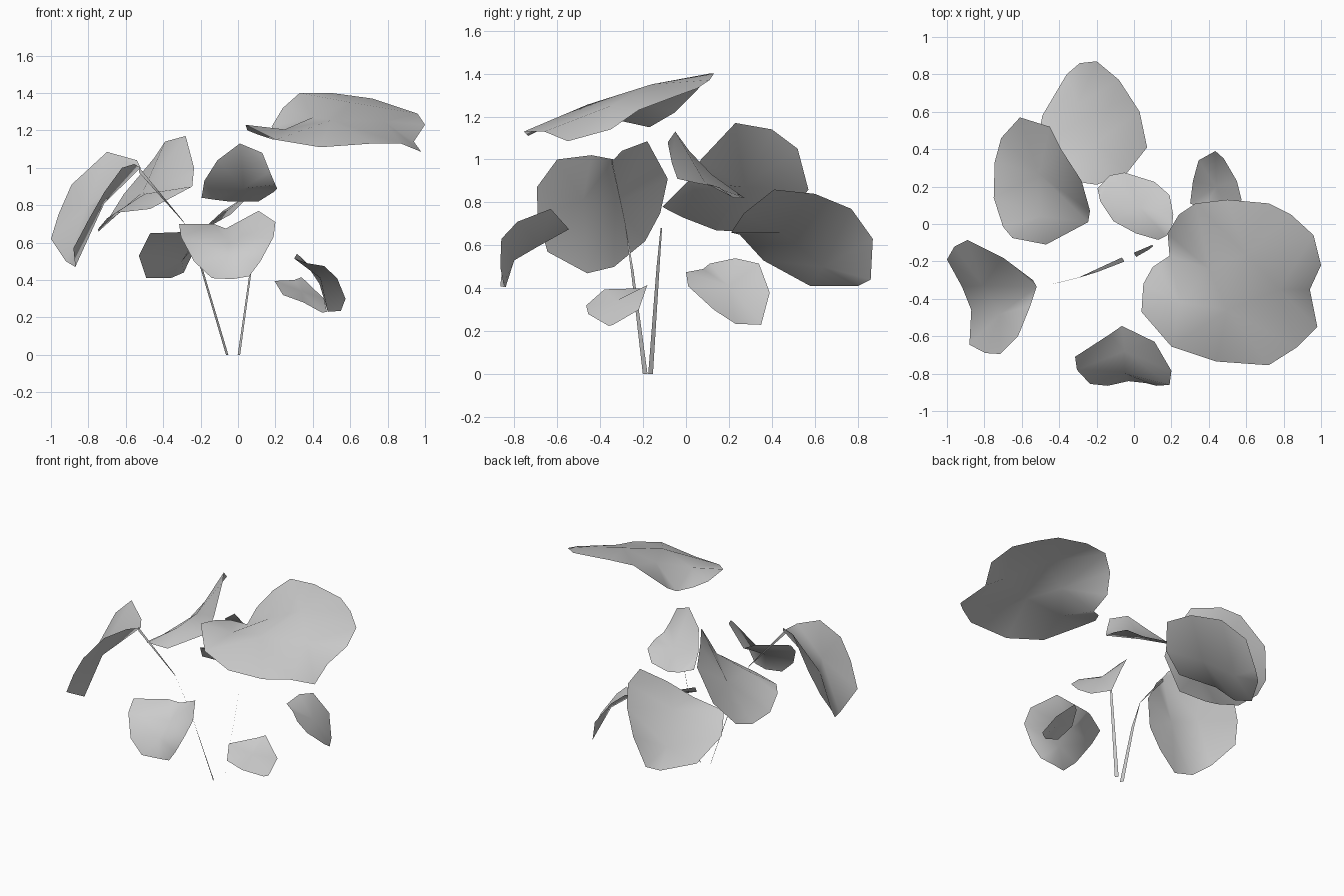
import bpy, bmesh
from mathutils import Vector, geometry

grey = bpy.data.materials.new("pale_grey")
grey.diffuse_color = (0.6, 0.6, 0.6, 1)


def finish(name, verts, faces, up):
    """Make a smooth object whose faces point towards up."""
    me = bpy.data.meshes.new(name)
    me.from_pydata(verts, [], faces)
    bm = bmesh.new()
    bm.from_mesh(me)
    bmesh.ops.recalc_face_normals(bm, faces=bm.faces)
    bm.normal_update()
    if sum((f.normal * f.calc_area() for f in bm.faces), Vector()).dot(up) < 0:
        bmesh.ops.reverse_faces(bm, faces=bm.faces)
    for f in bm.faces:
        f.smooth = True
    bm.to_mesh(me)
    bm.free()
    me.materials.append(grey)
    ob = bpy.data.objects.new(name, me)
    bpy.context.collection.objects.link(ob)


def leaf(name, rim, inner, up):
    """Curled blade: rim outline plus a few inner points, filled flat along up."""
    pts = [Vector(p) for p in rim + inner]
    up = Vector(up).normalized()
    u = up.orthogonal().normalized()
    v = up.cross(u)
    flat = [Vector((p.dot(u), p.dot(v))) for p in pts]
    n = len(rim)
    edges = [(i, (i + 1) % n) for i in range(n)]
    res = geometry.delaunay_2d_cdt(flat, edges, [], 1, 1e-5)
    verts = [pts[o[0]] if o else u * c.x + v * c.y + up * pts[0].dot(up)
             for c, o in zip(res[0], res[3])]
    finish(name, verts, res[2], up)


def stem(name, path, sides):
    """Flat ribbon along a path; sides gives its width direction at each point."""
    verts = []
    for p, s in zip(path, sides):
        verts += [Vector(p) - Vector(s) / 2, Vector(p) + Vector(s) / 2]
    faces = [(2 * i, 2 * i + 1, 2 * i + 3, 2 * i + 2) for i in range(len(path) - 1)]
    finish(name, verts, faces, Vector((0.87, 0.5, 0)))


# Large top leaf
leaf("top_leaf", [
    (.33, .11, 1.40), (.5, .13, 1.40), (.72, .11, 1.37), (.84, .05, 1.33),
    (.96, -.06, 1.29), (1, -.22, 1.23), (.94, -.35, 1.14), (.98, -.55, 1.085),
    (.87, -.66, 1.13), (.72, -.755, 1.13), (.44, -.735, 1.11), (.2, -.655, 1.15),
    (.04, -.47, 1.23), (.05, -.32, 1.2), (.1, -.23, 1.18), (.19, -.17, 1.15),
    (.18, -.05, 1.22), (.24, .05, 1.32)],
    [(.6, -.16, 1.35), (.4, -.24, 1.27), (.25, -.42, 1.205), (.5, -.46, 1.255),
     (.78, -.35, 1.25)],
    (0, -.3, 1))

# Back leaf
leaf("back_leaf", [
    (.07, .41, .86), (.03, .6, .84), (-.08, .77, .77), (-.2, .87, .63),
    (-.29, .86, .44), (-.36, .8, .41), (-.49, .58, .41), (-.53, .36, .53),
    (-.47, .25, .65), (-.2, .21, .66), (-.04, .27, .75)],
    [(-.2, .44, .66), (-.3, .64, .5)], (-.4, .35, .8))

# Upper left leaf
leaf("upper_left_leaf", [
    (-.235, .07, 1.0), (-.28, .23, 1.17), (-.39, .4, 1.14), (-.45, .52, 1.05),
    (-.61, .57, .86), (-.71, .46, .7), (-.745, .33, .66), (-.75, .14, .67),
    (-.7, -.015, .73), (-.65, -.075, .76), (-.47, -.11, .78), (-.245, .01, .9)],
    [(-.5, .04, .86), (-.51, .27, .87)], (-.6, -.1, .7))

# Small middle leaf
leaf("middle_leaf", [
    (.01, -.05, 1.13), (.13, -.085, 1.08), (.17, -.065, .98), (.2, -.04, .91),
    (.21, .05, .89), (.19, .155, .87), (.11, .225, .82), (-.05, .275, .82),
    (-.13, .26, .83), (-.195, .19, .84), (-.18, .12, .93), (-.11, .015, 1.04)],
    [(.03, .09, .89)], (0, .65, .7))

# Outer left leaf
leaf("outer_left_leaf", [
    (-1, -.19, .62), (-.96, -.12, .75), (-.89, -.085, .91), (-.7, -.18, 1.085),
    (-.54, -.3, 1.04), (-.52, -.335, 1.0), (-.555, -.44, 1.02), (-.62, -.6, 1.0),
    (-.715, -.695, .87), (-.795, -.69, .73), (-.88, -.645, .57),
    (-.87, -.46, .47), (-.92, -.335, .5)],
    [(-.715, -.48, .81), (-.81, -.33, .79)], (-.8, -.1, .55))

# Front leaf
leaf("front_leaf", [
    (-.315, -.71, .7), (-.13, -.59, .7), (-.065, -.545, .675), (.11, -.63, .77),
    (.2, -.785, .71), (.19, -.86, .63), (.12, -.865, .5), (.06, -.85, .42),
    (-.03, -.84, .405), (-.14, -.865, .41), (-.235, -.855, .5), (-.305, -.78, .63)],
    [(-.05, -.68, .6), (-.05, -.8, .53)], (0, -.75, .65))

# Lower right leaf
leaf("lower_right_leaf", [
    (.315, .23, .54), (.345, .34, .515), (.435, .39, .38), (.48, .35, .23),
    (.55, .23, .235), (.575, .13, .3), (.53, .01, .41), (.46, 0, .475),
    (.37, .08, .49), (.3, .11, .515)],
    [(.44, .2, .41)], (.75, .15, .6))

# Small low leaf
leaf("low_leaf", [
    (.195, -.38, .395), (.3, -.21, .4), (.34, -.18, .415), (.46, -.22, .3),
    (.475, -.34, .23), (.45, -.36, .225), (.35, -.455, .28), (.24, -.465, .32)],
    [(.34, -.33, .34)], (.5, -.45, .75))

# Two thin stems; the bent one twists upright towards its leaf
stem("bent_stem", [(-.058, -.19, 0), (-.2, -.25, .48), (-.29, -.285, .71),
                   (-.53, -.345, .99)],
     [(-.013, .022, 0), (-.011, .012, 0), (-.006, 0, .012), (0, 0, .028)])
stem("straight_stem", [(.005, -.165, 0), (.075, -.13, .5), (.1, -.115, .68)],
     [(-.013, .022, 0), (-.009, .014, 0), (-.004, .007, 0)])
